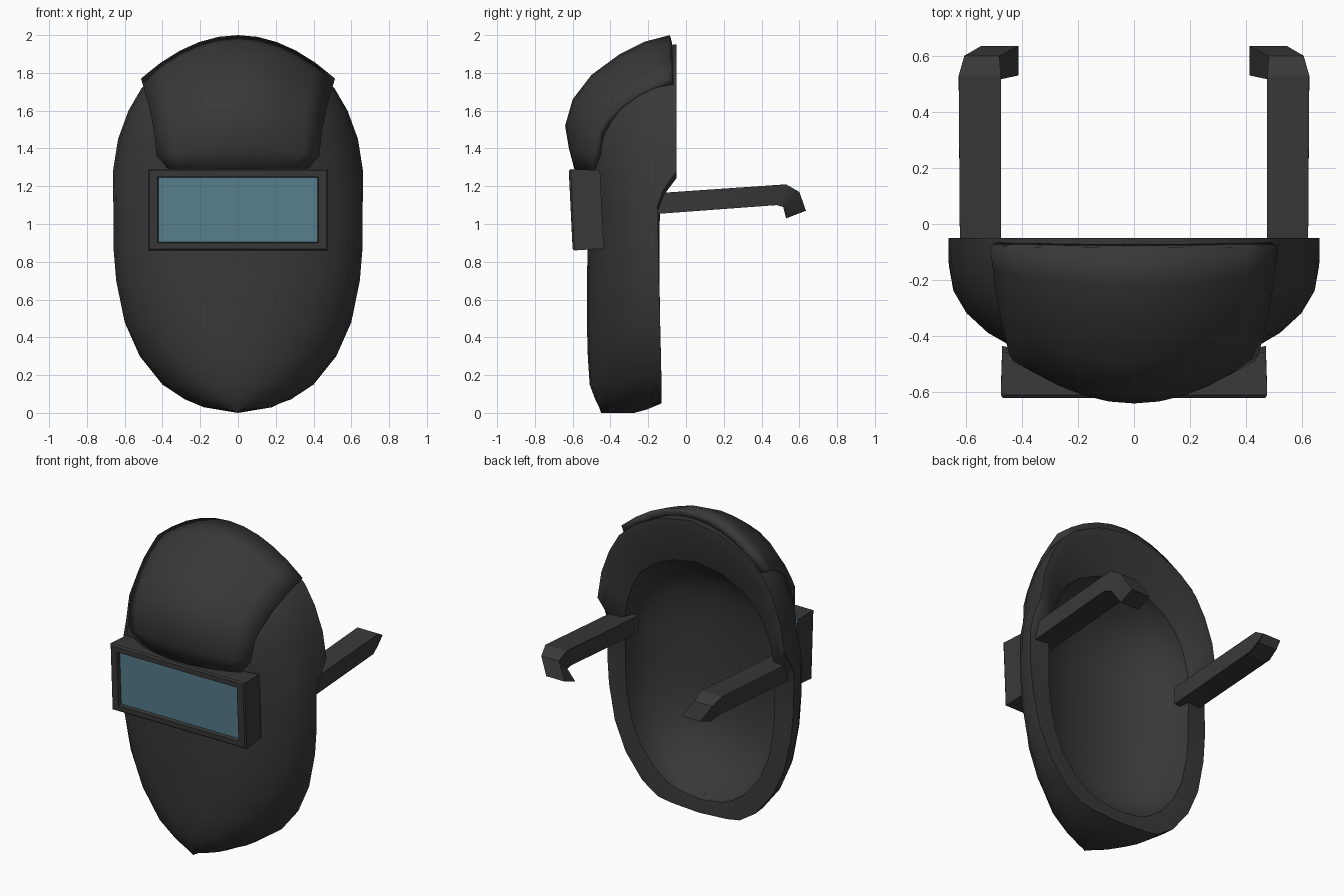
import bpy, bmesh
from math import sin, cos, pi, radians, copysign

if "Cube" in bpy.data.objects:
    bpy.data.objects.remove(bpy.data.objects["Cube"])


def material(name, color):
    m = bpy.data.materials.new(name)
    m.diffuse_color = color
    m.use_nodes = True
    m.node_tree.nodes["Principled BSDF"].inputs["Base Color"].default_value = m.diffuse_color
    return m


DARK = material("dark_plastic", (0.04, 0.04, 0.04, 1))
GLASS = material("tinted_glass", (0.1, 0.22, 0.28, 1))


def finish(name, bm, mat=DARK, angle=38, recalc=True):
    bmesh.ops.remove_doubles(bm, verts=bm.verts, dist=0.0005)
    bmesh.ops.dissolve_degenerate(bm, edges=bm.edges, dist=0.0005)
    if recalc:
        bmesh.ops.recalc_face_normals(bm, faces=bm.faces)
    me = bpy.data.meshes.new(name)
    bm.to_mesh(me)
    bm.free()
    ob = bpy.data.objects.new(name, me)
    bpy.context.collection.objects.link(ob)
    me.materials.append(mat)
    bpy.ops.object.select_all(action='DESELECT')
    ob.select_set(True)
    bpy.context.view_layer.objects.active = ob
    bpy.ops.object.shade_smooth_by_angle(angle=radians(angle))
    return ob


def grid(bm, rows, closed=False):
    """Skin a list of point rows with quads."""
    vs = [[bm.verts.new(p) for p in r] for r in rows]
    n = len(rows[0])
    for a, b in zip(vs, vs[1:]):
        for j in range(n if closed else n - 1):
            k = (j + 1) % n
            bm.faces.new((a[j], a[k], b[k], b[j]))
    return vs


def section(z, w, f, b, n=2.08, cols=14):
    """Horizontal arc from the right rim round the front to the left rim."""
    pts = []
    for i in range(cols + 1):
        a = pi * i / cols
        c, s = cos(a), max(sin(a), 0)
        if i in (0, cols):
            s = 0
        x = 0 if i * 2 == cols else copysign(abs(c) ** (2 / n), c)
        pts.append((w * x, b + (f - b) * s ** (2 / n), z))
    return pts


# Shell: height, half width, front depth, rim depth
SHELL = [(0, 0, -.45, -.13), (.03, .2, -.46, -.13), (.07, .29, -.48, -.13),
         (.15, .4, -.51, -.13), (.3, .52, -.52, -.133), (.48, .6, -.525, -.137),
         (.7, .645, -.525, -.142), (.88, .66, -.52, -.146), (1.1, .66, -.525, -.15),
         (1.18, .662, -.535, -.12), (1.28, .662, -.555, -.05), (1.45, .635, -.56, -.05),
         (1.6, .58, -.525, -.05), (1.72, .51, -.45, -.05), (1.82, .4, -.34, -.05),
         (1.91, .22, -.19, -.05), (1.95, 0, -.07, -.05)]
outer, inner = [], []
for z, w, f, b in SHELL:
    # the underside of the chin lifts towards the rim
    outer.append([(x, y, z + max(0, .05 - z * .6) * max(0, (y + .25) / .12))
                  for x, y, _ in section(z, w, f, b)])
    zi = .13 + z * 1.53 / 1.95
    s = abs(z / 1.95 * 2 - 1)
    bi = -.14 if z < 1.1 else -.14 + .03 * (z - 1.1) / .85
    depth = -.34 * max(.12, 1 - s ** 5)
    inner.append(section(zi, w * .8, bi + depth, bi))
bm = bmesh.new()
grid(bm, outer)
grid(bm, inner)
# flat rim lip, then a sloped ledge into the cavity
for side in (0, -1):
    strips = []
    for o, i in zip(outer, inner):
        p, q = o[side], i[side]
        k = .25
        mid = (p[0] + (q[0] - p[0]) * k, p[1], p[2] + (q[2] - p[2]) * k)
        strips.append([p, mid, q])
    grid(bm, strips)
finish("mask_shell", bm)

# Raised brow plate: centre (y, z) then side edge (x, y, z)
BROW = [(-.58, 1.25, .36, -.5, 1.28), (-.62, 1.4, .43, -.49, 1.36),
        (-.64, 1.52, .445, -.465, 1.49), (-.6, 1.66, .455, -.425, 1.55),
        (-.5, 1.79, .475, -.34, 1.635), (-.35, 1.9, .492, -.25, 1.695),
        (-.22, 1.965, .503, -.165, 1.735), (-.085, 2.0, .514, -.08, 1.77)]
rows = []
for cy, cz, ex, ey, ez in BROW:
    us = [i / 5 for i in range(-5, 6)]
    rows.append([(u * ex, cy + u * u * (ey - cy), cz + u * u * (ez - cz)) for u in us])
bm = bmesh.new()
grid(bm, rows)
brow = finish("brow_plate", bm, recalc=False)
sol = brow.modifiers.new("thickness", 'SOLIDIFY')
sol.thickness = .045
sol.offset = -1


# Window frame with a recessed opening; its back edge follows the shell curve
def rect(hx, z0, z1, y0, y1, dy=0):
    xs = [(-hx, 0), (-hx * .5, dy), (hx * .5, dy), (hx, 0)]
    return [(x, y0 + d, z0) for x, d in xs] + [(x, y1 + d, z1) for x, d in xs[::-1]]


bm = bmesh.new()
vs = grid(bm, [rect(.47, .87, 1.285, -.435, -.455, -.05), rect(.475, .86, 1.29, -.59, -.61),
               rect(.468, .868, 1.282, -.6, -.62), rect(.425, .9, 1.25, -.602, -.619),
               rect(.42, .905, 1.245, -.575, -.592)], closed=True)
finish("window_frame", bm, angle=30)

# Glass pane
bm = bmesh.new()
grid(bm, [[(-.42, -.58, .905), (.42, -.58, .905)], [(-.42, -.597, 1.245), (.42, -.597, 1.245)]])
finish("window_glass", bm, GLASS, recalc=False)


# Headgear arms, hooked inward and down at the tip
# each section: outer x, inner x, top (y, z), bottom (y, z)
ARM = [(.62, .475, -.2, 1.16, -.2, 1.05), (.625, .475, .53, 1.21, .48, 1.1),
       (.605, .48, .6, 1.17, .515, 1.09), (.545, .412, .635, 1.07, .53, 1.03)]
for name, m in (("right_arm", 1), ("left_arm", -1)):
    bm = bmesh.new()
    vs = grid(bm, [[(m * xo, yt, zt), (m * xi, yt, zt), (m * xi, yb, zb), (m * xo, yb, zb)]
                   for xo, xi, yt, zt, yb, zb in ARM], closed=True)
    bm.faces.new(vs[0])
    bm.faces.new(vs[-1])
    finish(name, bm, angle=25)
